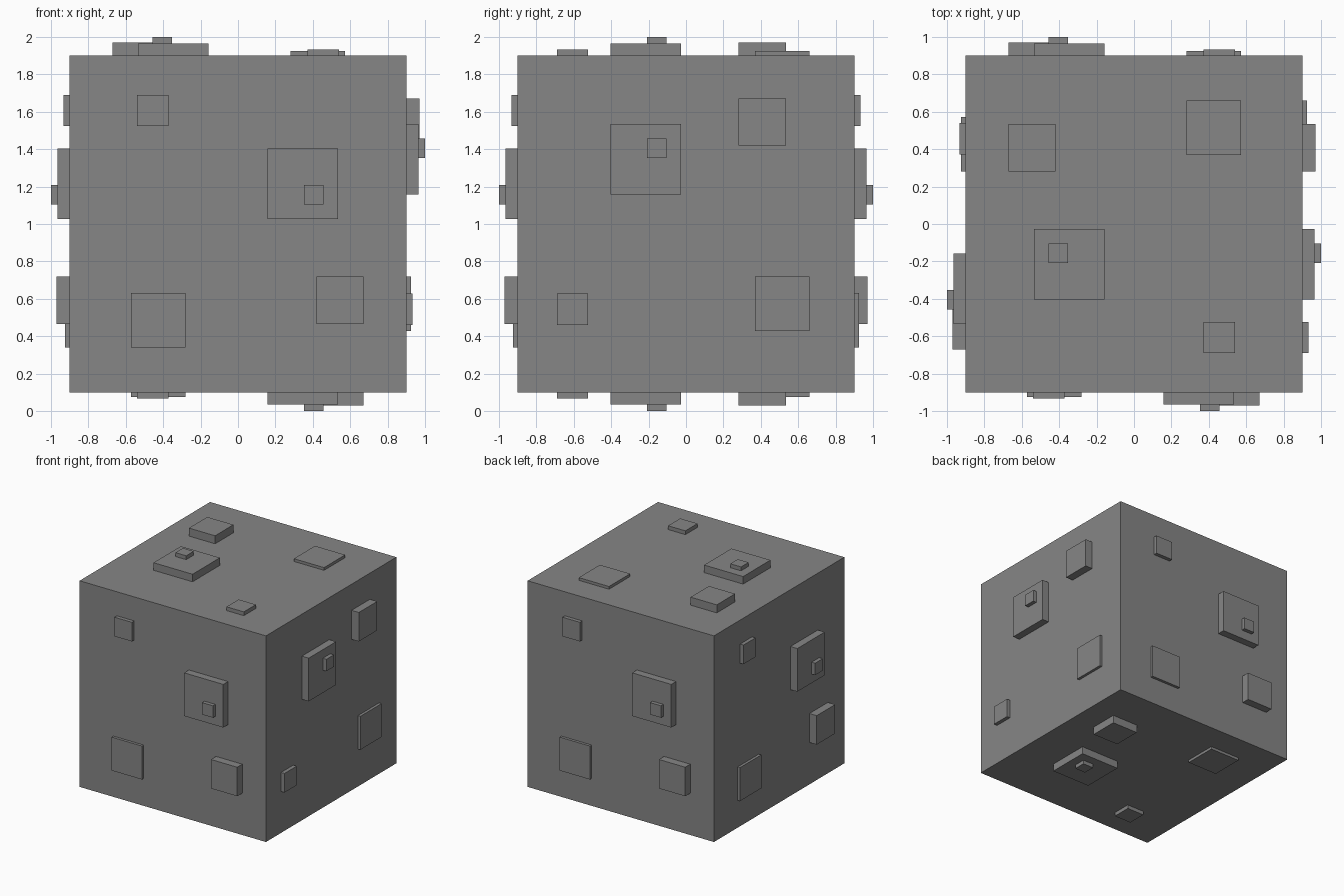
import bpy
import bmesh
from mathutils import Matrix, Vector

if "Cube" in bpy.data.objects:
    bpy.data.objects.remove(bpy.data.objects["Cube"])

CENTRE = Vector((0, 0, 1))
HALF = 0.9      # half the cube's edge
SINK = 0.01     # how far raised plates reach into the surface below

# Raised plates: name, centre (u, v) on the face, edge length, base and top distance
PLATES = [
    ("large_plate", 0.345, 0.215, 0.377, HALF, 0.966),
    ("small_stud", 0.406, 0.157, 0.104, 0.966, 1.0),
    ("medium_plate", 0.545, -0.408, 0.253, HALF, 0.97),
    ("thin_plate", -0.427, -0.515, 0.292, HALF, 0.924),
    ("little_plate", -0.456, 0.607, 0.167, HALF, 0.933),
]

# Each face: u direction and v direction of the plate pattern (outward = u x v)
FACES = {
    "front": ((1, 0, 0), (0, 0, 1)),
    "back": ((-1, 0, 0), (0, 0, 1)),
    "left": ((0, -1, 0), (0, 0, 1)),
    "right": ((0, 0, 1), (0, -1, 0)),    # quarter turn
    "top": ((-1, 0, 0), (0, -1, 0)),     # half turn
    "bottom": ((1, 0, 0), (0, -1, 0)),
}

# Dark grey for every part
dark_grey = bpy.data.materials.new("dark_grey")
dark_grey.diffuse_color = (0.236, 0.236, 0.236, 1)
dark_grey.use_nodes = True
dark_grey.node_tree.nodes["Principled BSDF"].inputs["Base Color"].default_value = dark_grey.diffuse_color


def box(name, size, matrix):
    """Flat-shaded box of the given size, placed by a matrix."""
    bm = bmesh.new()
    bmesh.ops.create_cube(bm, size=1)
    bmesh.ops.scale(bm, vec=size, verts=bm.verts)
    mesh = bpy.data.meshes.new(name)
    bm.to_mesh(mesh)
    bm.free()
    mesh.materials.append(dark_grey)
    obj = bpy.data.objects.new(name, mesh)
    obj.matrix_world = matrix
    bpy.context.collection.objects.link(obj)
    return obj


# Main cube
box("cube_body", (2 * HALF,) * 3, Matrix.Translation(CENTRE))

# The same plate pattern, turned onto each of the six faces
for face, (u_dir, v_dir) in FACES.items():
    u_dir, v_dir = Vector(u_dir), Vector(v_dir)
    out = u_dir.cross(v_dir)
    turn = Matrix((u_dir, v_dir, out)).transposed().to_4x4()
    for name, u, v, edge, base, top in PLATES:
        low = base - SINK
        place = Matrix.Translation(CENTRE) @ turn @ Matrix.Translation((u, v, (low + top) / 2))
        box(f"{face}_{name}", (edge, edge, top - low), place)
